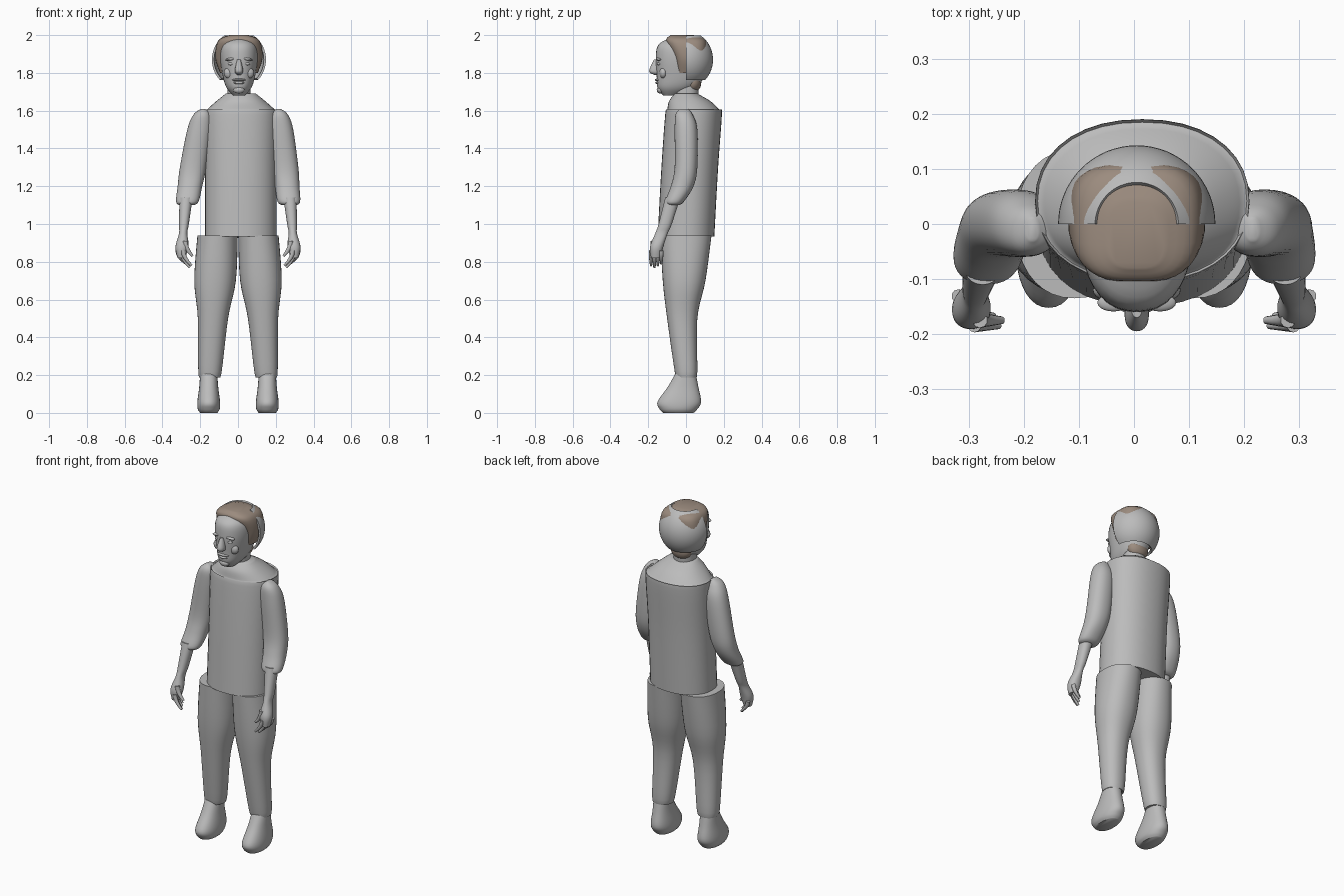
import bpy, bmesh, math

cube = bpy.data.objects.get("Cube")
if cube:
    bpy.data.objects.remove(cube, do_unlink=True)


def material(name, color):
    mat = bpy.data.materials.new(name)
    mat.use_nodes = True
    mat.diffuse_color = color
    mat.node_tree.nodes["Principled BSDF"].inputs["Base Color"].default_value = color
    return mat


GRAY = material("plain_gray", (0.5, 0.5, 0.5, 1))
BROWN = material("hair_brown", (0.33, 0.26, 0.21, 1))
SIDES = {"left": 1, "right": -1}
MIDDLE = 0.005


def finish(bm, name, mat):
    """Turn a bmesh into a smooth shaded object that keeps hard edges."""
    bmesh.ops.recalc_face_normals(bm, faces=bm.faces)
    mesh = bpy.data.meshes.new(name)
    bm.to_mesh(mesh)
    bm.free()
    for polygon in mesh.polygons:
        polygon.use_smooth = True
    mesh.set_sharp_from_angle(angle=math.radians(50))
    mesh.materials.append(mat)
    obj = bpy.data.objects.new(name, mesh)
    bpy.context.collection.objects.link(obj)
    return obj


def spline(rows, steps=5):
    """Smooth interpolation through rows of numbers."""
    padded = [rows[0], *rows, rows[-1]]
    result = []
    for before, start, end, after in zip(padded, padded[1:], padded[2:], padded[3:]):
        for step in range(steps):
            t = step / steps
            result.append([
                b + t / 2 * (c - a + t * (2 * a - 5 * b + 4 * c - d + t * (3 * (b - c) + d - a)))
                for a, b, c, d in zip(before, start, end, after)])
    return result + [rows[-1]]


def rounded(value, power):
    return math.copysign(abs(value) ** (2 / power), value)


def loft(name, rows, x=MIDDLE, slant=0.0, side=1, shift=0.0, power=2.2, mat=GRAY, segments=36):
    """Stack oval sections (z, y centre, half width, half depth); x drifts by slant."""
    bm = bmesh.new()
    angles = [math.tau * k / segments for k in range(segments)]
    rings = []
    for z, y, width, depth in spline(rows):
        centre = side * (x + slant * (rows[0][0] - z)) + shift * (z - rows[-1][0])
        rings.append([bm.verts.new((centre + width * rounded(math.cos(a), power),
                                    y + depth * rounded(math.sin(a), power), z))
                      for a in angles])
    for lower, upper in zip(rings, rings[1:]):
        for k in range(segments):
            bm.faces.new((lower[k - 1], lower[k], upper[k], upper[k - 1]))
    bm.faces.new(rings[0])
    bm.faces.new(rings[-1])
    return finish(bm, name, mat)


def blob(name, location, size, mat=GRAY, tilt=0.0):
    bm = bmesh.new()
    bmesh.ops.create_uvsphere(bm, u_segments=20, v_segments=12, radius=1)
    bmesh.ops.scale(bm, vec=size, verts=bm.verts)
    obj = finish(bm, name, mat)
    obj.location = location
    obj.rotation_euler.y = tilt


def finger(name, root, side, curl, length, thickness):
    """Tapered tube that hangs down and curls toward the body."""
    curve = bpy.data.curves.new(name, "CURVE")
    curve.dimensions = "3D"
    curve.bevel_depth = thickness
    curve.bevel_resolution = 3
    curve.use_fill_caps = True
    path = curve.splines.new("POLY")
    path.points.add(4)
    for k, point in enumerate(path.points):
        t = k / 4
        point.co = (side * (root[0] - curl * t * t), root[1], root[2] - length * t, 1)
        point.radius = 1 - t * t / 2
    path.use_smooth = True
    curve.materials.append(GRAY)
    bpy.context.collection.objects.link(bpy.data.objects.new(name, curve))


# Long loose top with sloping shoulders, and the neck inside its collar
loft("torso", [(0.935, 0, 0.19, 0.15), (1.3, 0.02, 0.19, 0.15), (1.58, 0.04, 0.195, 0.15),
               (1.6, 0.04, 0.185, 0.14), (1.65, 0.02, 0.13, 0.11), (1.69, 0, 0.08, 0.06)],
     x=0.015)
loft("neck", [(1.6, 0, 0.06, 0.06), (1.78, 0, 0.06, 0.07)])

# Arms, hands, trousers and shoes on both sides
for label, side in SIDES.items():
    loft(label + "_sleeve",
         [(1.61, -0.01, 0.01, 0.02), (1.58, -0.01, 0.045, 0.045), (1.5, 0, 0.065, 0.06),
          (1.3, 0, 0.07, 0.06), (1.2, -0.02, 0.065, 0.06), (1.12, -0.06, 0.06, 0.05),
          (1.1, -0.065, 0.04, 0.03)],
         x=0.2, slant=0.14, side=side, shift=0.03)
    loft(label + "_forearm_and_palm",
         [(1.14, -0.07, 0.035, 0.04), (1, -0.11, 0.026, 0.035), (0.95, -0.13, 0.022, 0.033),
          (0.88, -0.155, 0.035, 0.035), (0.82, -0.16, 0.02, 0.025)],
         x=0.275, slant=0.08, side=side)
    for k in range(4):
        finger(f"{label}_finger_{k + 1}", (0.29 + k * 0.01, -0.185 + k * 0.018, 0.86),
               side, curl=0.045, length=0.09 - 0.01 * abs(k - 1), thickness=0.012)
    finger(label + "_thumb", (0.28, -0.175, 0.91), side, curl=0.04, length=0.08, thickness=0.014)
    loft(label + "_trouser_leg",
         [(0.938, 0, 0.107, 0.135), (0.7, -0.01, 0.11, 0.113), (0.5, -0.02, 0.08, 0.08),
          (0.22, 0, 0.062, 0.06), (0.19, 0, 0.05, 0.05)],
         x=0.108, slant=0.056, side=side)
    loft(label + "_shoe",
         [(0, -0.04, 0.045, 0.08), (0.02, -0.04, 0.058, 0.1), (0.06, -0.035, 0.06, 0.115),
          (0.14, -0.015, 0.05, 0.08), (0.22, 0, 0.045, 0.05)],
         x=0.155, side=side)

# Head with facial features
loft("head", [(1.68, -0.08, 0.03, 0.04), (1.72, -0.05, 0.065, 0.1), (1.78, -0.03, 0.085, 0.125),
              (1.88, -0.025, 0.1, 0.135), (1.95, -0.02, 0.09, 0.125), (1.99, -0.015, 0.04, 0.06)])
loft("nose", [(1.79, -0.15, 0.01, 0.02), (1.81, -0.165, 0.022, 0.03), (1.87, -0.15, 0.01, 0.02)])
blob("upper_lip", (MIDDLE, -0.145, 1.763), (0.036, 0.02, 0.008))
blob("lower_lip", (MIDDLE, -0.143, 1.748), (0.03, 0.02, 0.009))
blob("chin", (MIDDLE, -0.135, 1.71), (0.03, 0.02, 0.02))
for label, side in SIDES.items():
    blob(label + "_eye", (MIDDLE + side * 0.04, -0.142, 1.848), (0.018, 0.012, 0.009))
    blob(label + "_brow", (MIDDLE + side * 0.042, -0.143, 1.873), (0.03, 0.016, 0.008),
         tilt=side * 0.15)
    blob(label + "_cheek", (MIDDLE + side * 0.05, -0.12, 1.8), (0.03, 0.02, 0.03))

# Short hair over the crown, temples and nape
loft("hair", [(1.8, 0.02, 0.1, 0.08), (1.88, 0.02, 0.125, 0.09), (1.97, 0, 0.11, 0.105),
              (2, -0.02, 0.05, 0.06)], power=3, mat=BROWN)
blob("nape_hair", (MIDDLE, 0.036, 1.75), (0.065, 0.045, 0.055), BROWN)

# Half shell around the back of the head, open at the crown
arc = [math.radians(32 + 103 * k / 16) for k in range(17)]
outer = [(0.143 * math.sin(a), 0.152 * math.cos(a)) for a in arc]
inner = [(r * 0.92, h * 0.92) for r, h in reversed(outer)]
bm = bmesh.new()
section = bm.faces.new([bm.verts.new((r, 0, h)) for r, h in outer + inner])
bmesh.ops.spin(bm, geom=[section, *section.edges, *section.verts], cent=(0, 0, 0),
               axis=(0, 0, 1), angle=math.pi, steps=32)
finish(bm, "rear_head_shell", GRAY).location = (MIDDLE, 0, 1.87)
